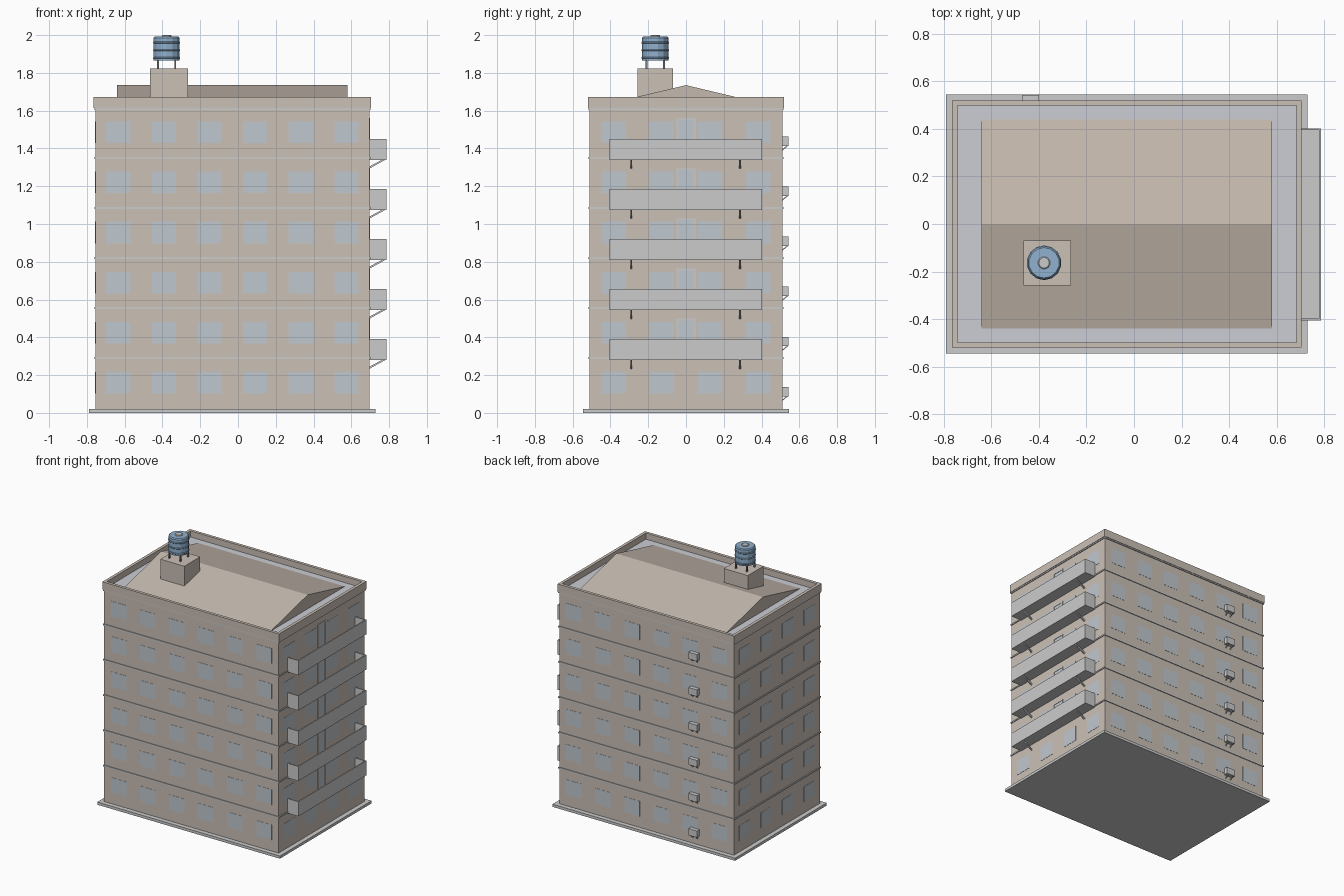
import bpy, bmesh, math
from mathutils import Vector

if "Cube" in bpy.data.objects:
    bpy.data.objects.remove(bpy.data.objects["Cube"])


def mat(name, rgb):
    m = bpy.data.materials.new(name)
    m.diffuse_color = (*rgb, 1)
    m.use_nodes = True
    m.node_tree.nodes["Principled BSDF"].inputs["Base Color"].default_value = m.diffuse_color
    return m


WALL = mat("wall_plaster", (0.60, 0.53, 0.47))
ROOF = mat("roof_brown", (0.55, 0.48, 0.42))
GLASS = mat("window_glass", (0.53, 0.58, 0.62))
DECK = mat("roof_deck_grey", (0.60, 0.61, 0.66))
BLUE = mat("tank_blue", (0.28, 0.44, 0.62))
DARK = mat("dark_metal", (0.2, 0.2, 0.2))


def finish(name, bm, m=None):
    me = bpy.data.meshes.new(name)
    bmesh.ops.recalc_face_normals(bm, faces=bm.faces[:])
    bm.to_mesh(me)
    bm.free()
    ob = bpy.data.objects.new(name, me)
    bpy.context.collection.objects.link(ob)
    if m:
        me.materials.append(m)
    return ob


def add_box(bm, x0, x1, y0, y1, z0, z1):
    vs = bmesh.ops.create_cube(bm, size=1)["verts"]
    for v in vs:
        v.co = Vector(((x0 + x1) / 2 + v.co.x * (x1 - x0),
                       (y0 + y1) / 2 + v.co.y * (y1 - y0),
                       (z0 + z1) / 2 + v.co.z * (z1 - z0)))


def boxes(name, items, m=None):
    bm = bmesh.new()
    for b in items:
        add_box(bm, *b)
    return finish(name, bm, m)


def prism(bm, pts, offset):
    """Extrude a closed 3D outline along an offset vector."""
    f = bm.faces.new([bm.verts.new(p) for p in pts])
    r = bmesh.ops.extrude_face_region(bm, geom=[f], use_keep_orig=True)
    for v in r["geom"]:
        if isinstance(v, bmesh.types.BMVert):
            v.co += Vector(offset)


def ring(name, out, t, z0, z1, m=None):
    """Rectangular frame with mitred corners, open in the middle."""
    x0, x1, y0, y1 = out
    bm = bmesh.new()
    loops = []
    for i, z in ((0, z0), (0, z1), (t, z1), (t, z0)):
        loops.append([bm.verts.new(p) for p in (
            (x0 + i, y0 + i, z), (x1 - i, y0 + i, z), (x1 - i, y1 - i, z), (x0 + i, y1 - i, z))])
    for a in range(4):
        for k in range(4):
            A, B = loops[a], loops[(a + 1) % 4]
            bm.faces.new((A[k], A[(k + 1) % 4], B[(k + 1) % 4], B[k]))
    return finish(name, bm, m)


def grow(d):
    return (X0 - d, X1 + d, Y0 - d, Y1 + d)


X0, X1, Y0, Y1 = -0.755, 0.695, -0.51, 0.51
STEP, FLOORS, TOP = 0.265, 6, 1.62

# Base, walls and roof deck
boxes("base_slab", [(*grow(0.034), 0, 0.02)])
boxes("building_walls", [(*grow(0), 0.02, TOP)], WALL)
boxes("roof_deck", [(*grow(-0.005), TOP, TOP + 0.006)], DECK)

# Floor bands, cornice and parapet
for i in range(1, FLOORS):
    z = 0.025 + STEP * i
    ring("floor_band", grow(0.006), 0.012, z - 0.005, z + 0.005)
ring("parapet", grow(0.009), 0.022, 1.613, 1.672, WALL)
ring("cornice", grow(0.006), 0.012, 1.604, 1.613)

# Windows on all four sides
bm = bmesh.new()
P, HW, HH = 0.0015, 0.064, 0.057
for f in range(FLOORS):
    z = 0.16 + STEP * f
    for c in range(6):
        x = X0 + (X1 - X0) * (c + 0.5) / 6
        for y in (Y0, Y1):
            add_box(bm, x - HW, x + HW, y - P, y + P, z - HH, z + HH)
    for c in range(4):
        y = Y0 + (Y1 - Y0) * (c + 0.5) / 4
        for x in (X0, X1):
            add_box(bm, x - P, x + P, y - HW, y + HW, z - HH, z + HH)
finish("windows", bm, GLASS)

# Balconies with doors and diagonal struts
for f in range(1, FLOORS):
    z, xo, ya, yb, t = 0.015 + STEP * f, 0.785, -0.405, 0.402, 0.008
    boxes("balcony", [(X1, xo, ya, yb, z, z + 0.012),
                      (xo - t, xo, ya, yb, z + 0.012, z + 0.11),
                      (X1, xo - t, ya, ya + t, z + 0.012, z + 0.11),
                      (X1, xo - t, yb - t, yb, z + 0.012, z + 0.11)])
    d = z + 0.22
    boxes("balcony_door", [(X1, X1 + 0.002, -0.04, 0.04, z + 0.012, d - 0.01)], GLASS)
    boxes("door_frame", [(X1, X1 + 0.005, -0.05, -0.04, z + 0.012, d),
                         (X1, X1 + 0.005, 0.04, 0.05, z + 0.012, d),
                         (X1, X1 + 0.005, -0.04, 0.04, d - 0.01, d)])
    bm = bmesh.new()
    for y in (-0.29, 0.285):
        prism(bm, [(X1, y - 0.005, z - 0.047), (X1, y - 0.005, z - 0.036),
                   (0.762, y - 0.005, z), (0.78, y - 0.005, z)], (0, 0.01, 0))
    finish("balcony_struts", bm)

# Air conditioners on the back wall
for f in range(FLOORS):
    z = 0.088 + STEP * f
    boxes("air_conditioner", [(-0.47, -0.4, Y1 + 0.002, 0.542, z, z + 0.05)])
    bm = bmesh.new()
    for x in (-0.458, -0.418):
        prism(bm, [(x, Y1, z - 0.025), (x, Y1, z - 0.018), (x, 0.53, z), (x, 0.54, z)],
              (0.006, 0, 0))
    finish("air_conditioner_bracket", bm)

# Low gable roof
bm = bmesh.new()
prism(bm, [(-0.64, -0.44, 1.63), (-0.64, 0.44, 1.63), (-0.64, 0, 1.735)], (1.22, 0, 0))
finish("gable_roof", bm, ROOF)

# Water tank on its plinth
boxes("tank_plinth", [(-0.465, -0.265, -0.258, -0.07, 1.67, 1.822)], WALL)
TX, TY = -0.378, -0.163


def lathe(name, profile, n, m=None):
    bm = bmesh.new()
    rows = [[bm.verts.new((TX + r * math.cos(2 * math.pi * (k + 0.5) / n),
                           TY + r * math.sin(2 * math.pi * (k + 0.5) / n), z))
             for k in range(n)] for r, z in profile]
    for a, b in zip(rows, rows[1:]):
        for k in range(n):
            bm.faces.new((a[k], a[(k + 1) % n], b[(k + 1) % n], b[k]))
    bm.faces.new(rows[0])
    bm.faces.new(rows[-1])
    return finish(name, bm, m)


prof = [(0.07, 1.866)]
for z in (1.875, 1.915, 1.955):
    prof += [(0.07, z), (0.073, z + 0.003), (0.073, z + 0.007), (0.07, z + 0.01)]
lathe("water_tank", prof + [(0.07, 1.986), (0.064, 1.993)], 14, BLUE)
lathe("tank_lid", [(0.026, 1.99), (0.026, 1.997), (0.022, 2.0)], 12)
boxes("tank_legs", [(TX + a - 0.005, TX + a + 0.005, TY + b - 0.005, TY + b + 0.005, 1.82, 1.868)
                    for a in (-0.046, 0.046) for b in (-0.046, 0.046)], DARK)
